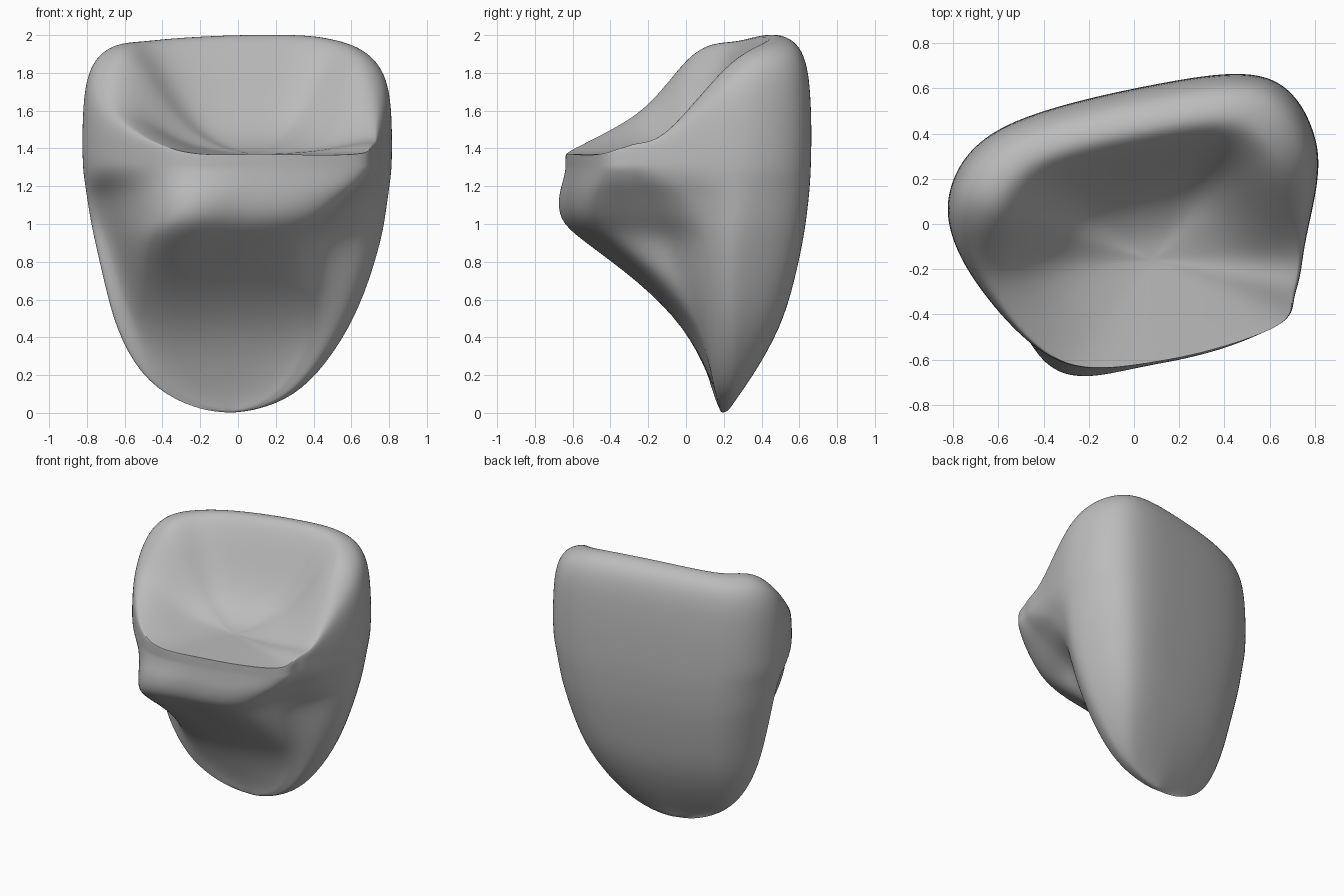
import bpy, bmesh
from mathutils import Vector

cube = bpy.data.objects.get("Cube")
if cube:
    bpy.data.objects.remove(cube, do_unlink=True)

STEPS = 5                      # points added between neighbouring outline corners
FLOOR = Vector((0.08, -0.16, 1.37))   # middle of the scooped hollow

# height, left x, right x, edge y, back y, flank y, front y, front left x, front right x
LEVELS = [
    (0.0, -.13, .03, .2, .22, .19, .18, -.08, -.02),
    (.06, -.33, .25, .2, .26, .18, .16, -.18, .1),
    (.2, -.52, .42, .2, .36, .16, .1, -.3, .22),
    (.45, -.65, .59, .2, .5, .15, -.02, -.4, .3),
    (.7, -.71, .69, .2, .57, .13, -.26, -.45, .3),
    (.92, -.76, .75, .21, .615, .12, -.55, -.45, .3),
    (1.02, -.78, .77, .22, .63, .1, -.66, -.39, .4),
    (1.15, -.8, .79, .22, .645, .05, -.665, -.36, .52),
    (1.22, -.81, .8, .22, .65, -.04, -.65, -.34, .59),
    (1.29, -.82, .81, .23, .655, -.1, -.64, -.33, .63),
]
# rim height for each outline corner, in the order made by outline()
RIM = [1.92, 1.6, 1.39, 1.37, 1.37, 1.42, 1.49, 1.86, 1.99, 2.01, 1.98]


def outline(z, xl, xr, ye, yb, yp, yf, fl, fr):
    """Eleven corners around one level: edges, flanks, ledge front, pocket and back."""
    w = (xr - xl) / 1.64
    front_right = Vector((fr, yf + .19 * w ** 3))
    right_flank = Vector((.93 * xr, yp))
    # hollow pocket under the right side of the ledge, slight bulge elsewhere
    dip = max(-.4, 1 - abs(z - .92) / .25) * w
    pocket = (front_right + right_flank) / 2 + Vector((-.06, .05)) * dip
    plan = [
        (xl, ye - .12 * w), (.86 * xl, yp - .15 * w * w),
        (fl, yf + .03 * w), ((fl + fr) / 2, yf + .04 * w), front_right,
        pocket, right_flank, (xr, ye + .11 * w),
        (.73 * xr, yb - .01 * w), (.05 * w + (xl + xr) / 2, yb - .05 * w),
        (.73 * xl, yb - .24 * w),
    ]
    return [Vector((x, y, z)) for x, y in plan]


def rounded(points):
    """Closed smooth curve through the corners."""
    n, ring = len(points), []
    for i in range(n):
        a, b, c, d = (points[(i + k) % n] for k in (-1, 0, 1, 2))
        for s in range(STEPS):
            t = s / STEPS
            ring.append(.5 * (2 * b + (c - a) * t + (2 * a - 5 * b + 4 * c - d) * t * t
                              + (3 * b - a - 3 * c + d) * t ** 3))
    return ring


# Root and ledge
rings = [rounded(outline(*row)) for row in LEVELS]
base = outline(*LEVELS[-1])
start = LEVELS[-1][0]


def rim_ring(rise, inset):
    """Wall ring between the top level and the rim, leaning in where the rim is tall."""
    corners = []
    for p, top in zip(base, RIM):
        tall = (top - 1.37) / .63
        q = p.lerp(FLOOR, inset * tall)
        q.z = start + rise * (top - start)
        corners.append(q)
    return rounded(corners)


# Rising outer wall and rounded crest
for rise, inset in ((.25, -.005), (.5, 0), (.72, .015), (.88, .055), (.97, .13)):
    rings.append(rim_ring(rise, inset))
rim_index = len(rings)
crest = rim_ring(1, .24)
rings.append(crest)

# Scooped hollow inside the crest
for inward, fall in ((.09, .06), (.2, .23), (.32, .46), (.44, .66), (.58, .83), (.8, .96)):
    ring = []
    for p in crest:
        q = p.lerp(FLOOR, inward)
        q.z = p.z + (FLOOR.z - p.z) * fall
        ring.append(q)
    rings.append(ring)

# Skin the rings
bm = bmesh.new()
rows = [[bm.verts.new(p) for p in ring] for ring in rings]
count = len(rows[0])
for low, high in zip(rows, rows[1:]):
    for i in range(count):
        j = (i + 1) % count
        bm.faces.new((low[i], low[j], high[j], high[i]))
centre = bm.verts.new(FLOOR)
for i in range(count):
    bm.faces.new((rows[-1][i], rows[-1][(i + 1) % count], centre))
bm.faces.new(list(reversed(rows[0])))

# Crisp front lip
crease = bm.edges.layers.float.new("crease_edge")
lip = rows[rim_index]
for i in range(count):
    edge = bm.edges.get((lip[i], lip[(i + 1) % count]))
    if all(v.co.z < 1.42 and v.co.y < -.3 for v in edge.verts):
        edge[crease] = 1
bmesh.ops.recalc_face_normals(bm, faces=bm.faces)

mesh = bpy.data.meshes.new("tooth_body")
bm.to_mesh(mesh)
bm.free()
body = bpy.data.objects.new("tooth_body", mesh)
bpy.context.collection.objects.link(body)

# Plain grey material
grey = bpy.data.materials.new("plain_grey")
grey.use_nodes = True
colour = (.5, .5, .5, 1)
grey.diffuse_color = colour
grey.node_tree.nodes["Principled BSDF"].inputs["Base Color"].default_value = colour
mesh.materials.append(grey)

# Smooth the skin
bpy.context.view_layer.objects.active = body
body.select_set(True)
smooth = body.modifiers.new("smooth_skin", "SUBSURF")
smooth.levels = 2
bpy.ops.object.modifier_apply(modifier=smooth.name)
bpy.ops.object.shade_smooth_by_angle(angle=.6)
